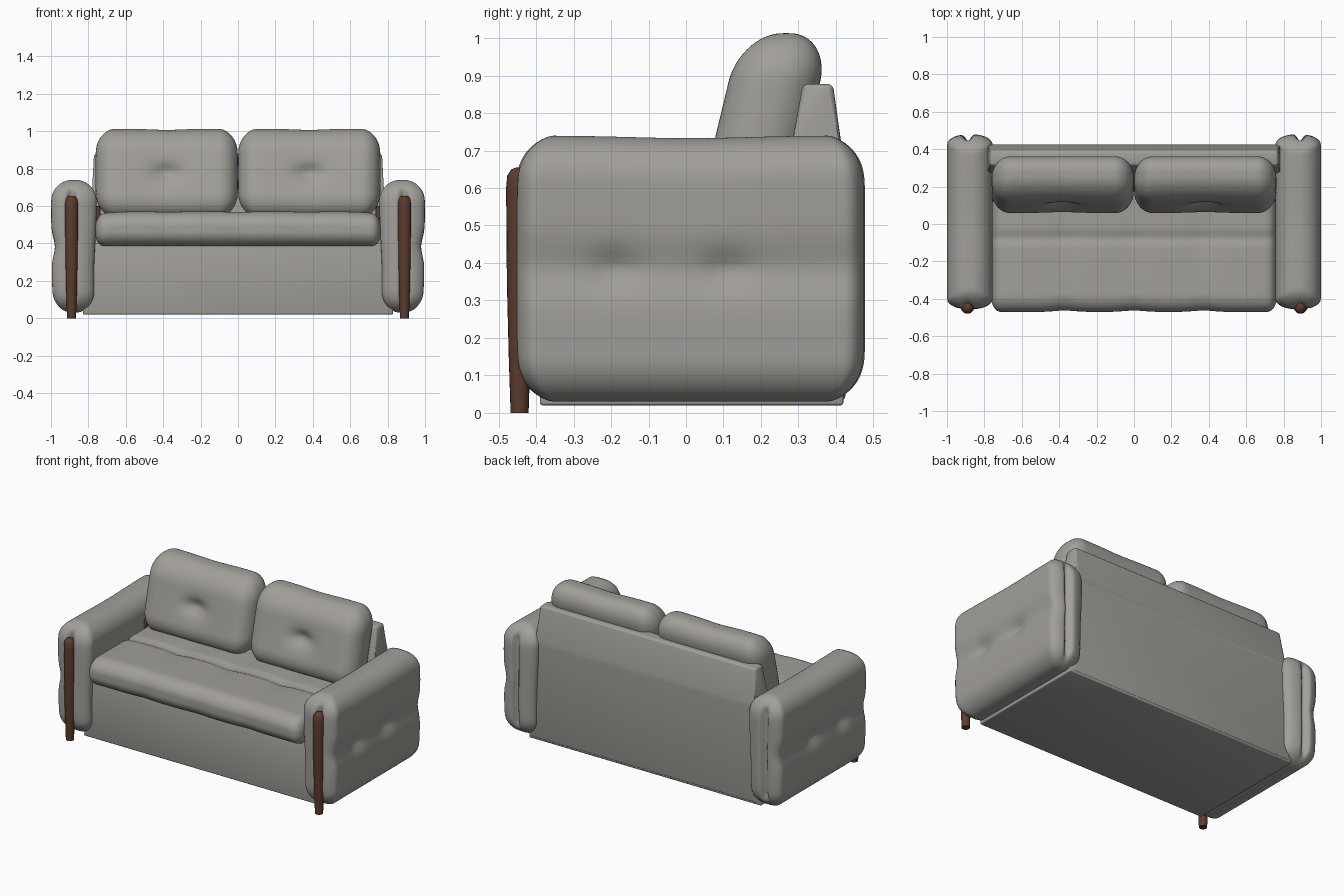
import bpy, bmesh, math
from mathutils import Vector

if "Cube" in bpy.data.objects:
    bpy.data.objects.remove(bpy.data.objects["Cube"])


def material(name, rgb):
    m = bpy.data.materials.new(name)
    m.diffuse_color = (*rgb, 1)
    m.use_nodes = True
    m.node_tree.nodes["Principled BSDF"].inputs["Base Color"].default_value = m.diffuse_color
    return m


FABRIC = material("warm grey fabric", (0.36, 0.345, 0.32))
WOOD = material("dark brown wood", (0.105, 0.045, 0.027))


def finish(bm, name, mat, angle=60):
    bmesh.ops.recalc_face_normals(bm, faces=bm.faces)
    me = bpy.data.meshes.new(name)
    bm.to_mesh(me)
    bm.free()
    ob = bpy.data.objects.new(name, me)
    bpy.context.collection.objects.link(ob)
    me.materials.append(mat)
    bpy.ops.object.select_all(action='DESELECT')
    ob.select_set(True)
    bpy.context.view_layer.objects.active = ob
    bpy.ops.object.shade_smooth_by_angle(angle=math.radians(angle))
    return ob


def bump(d, width):
    return math.exp(-(d / width) ** 2)


def cushion(name, center, half, rad, deform, cuts=43):
    """Rounded box from a subdivided cube, then softened by a deform rule."""
    bm = bmesh.new()
    bmesh.ops.create_cube(bm, size=2)
    bmesh.ops.subdivide_edges(bm, edges=bm.edges[:], cuts=cuts, use_grid_fill=True)
    for v in bm.verts:
        inner, off = Vector(), Vector()
        for i in range(3):
            t = 0.35 * v.co[i] + 0.65 * math.sin(v.co[i] * math.pi / 2)
            lim = half[i] - rad[i]
            p = t * half[i]
            inner[i] = max(-lim, min(lim, p))
            off[i] = (p - inner[i]) / rad[i]
        off.normalize()
        p = Vector([inner[i] + off[i] * rad[i] for i in range(3)])
        v.co = Vector(center) + deform(p)
    return finish(bm, name, FABRIC)


def prism(name, profile, half_low, half_high, mat, bevel):
    """Side profile (y, z) extruded along x, narrowing towards the top."""
    bm = bmesh.new()
    zmin, zmax = min(p[1] for p in profile), max(p[1] for p in profile)
    w = lambda z: half_low + (half_high - half_low) * (z - zmin) / (zmax - zmin)
    a = [bm.verts.new((-w(z), y, z)) for y, z in profile]
    b = [bm.verts.new((w(z), y, z)) for y, z in profile]
    bm.faces.new(a)
    bm.faces.new(b)
    for i in range(len(a)):
        j = (i + 1) % len(a)
        bm.faces.new((a[i], a[j], b[j], b[i]))
    bmesh.ops.bevel(bm, geom=bm.edges[:], offset=bevel, segments=3, profile=0.5, affect='EDGES')
    return finish(bm, name, mat, 40)


# Plain upholstered base and back panel
prism("base", [(-0.39, 0.02), (0.42, 0.02), (0.42, 0.40), (-0.39, 0.40)], 0.83, 0.815, FABRIC, 0.008)
prism("back_panel", [(0.22, 0.03), (0.425, 0.03), (0.424, 0.65), (0.392, 0.878), (0.312, 0.878), (0.27, 0.65)],
      0.815, 0.77, FABRIC, 0.014)


# Seat cushion with a cross seam and shallow tufts
def seat_shape(p):
    q = p.copy()
    tuft = sum(bump(p.x - x, 0.07) for x in (-0.37, 0, 0.37))
    seam = p.y - 0.035
    if p.z > 0:
        q.z -= 0.014 * bump(seam, 0.022) + 0.008 * tuft * (0.4 + bump(seam, 0.12))
        q.z -= 0.018 * abs(p.x / 0.77) ** 10
    if p.y < -0.2:
        q.y += 0.008 * tuft
    return q


cushion("seat_cushion", (0, -0.11, 0.478), (0.765, 0.36, 0.093), (0.05, 0.09, 0.08), seat_shape)


# Leaning back cushions with one central button dimple
def back_shape(p):
    q = p.copy()
    q.y += 0.24 * p.z
    if p.y < 0:
        q.y += 0.035 * bump(math.hypot(p.x * 0.6, p.z), 0.045) + 0.012 * bump(p.x, 0.12) * bump(p.z, 0.16)
    q.z -= 0.006 * bump(p.x, 0.12) * max(0, p.z / 0.24)
    q.x *= 1 - 0.02 * (p.z / 0.24) ** 4
    return q


for side, s in (("left", -1), ("right", 1)):
    cushion(side + "_back_cushion", (s * 0.381, 0.21, 0.777), (0.38, 0.122, 0.236),
            (0.10, 0.112, 0.13), back_shape)

    # Padded arm: pinched at mid height, creased on both ends, two tufts outside
    def arm_shape(p, s=s):
        q = p.copy()
        u = s * p.x
        q.y *= 1 - 0.11 * abs(p.z / 0.355) ** 8
        q.x *= 1 - 0.10 * max(0, -p.z / 0.355) ** 1.5
        waist = bump(p.z, 0.07)
        if u > 0:
            dents = sum(bump(math.hypot((p.y - y) * 0.8, p.z), 0.05) for y in (-0.2, 0.10))
            q.x -= s * (u / 0.122) * (0.02 * waist + 0.022 * dents)
        else:
            q.x += s * 0.012 * bump(p.z + 0.1, 0.2) * (-u / 0.122)
        crease = bump(u - 0.012, 0.022) * (1 if abs(p.z) < 0.25 else bump(abs(p.z) - 0.25, 0.05))
        if abs(p.y) > 0.40:
            q.y -= math.copysign(0.035 * crease, p.y)
        if p.z > 0:
            q.z -= 0.007 * bump(p.y, 0.25)
        return q

    cushion(side + "_arm", (s * 0.877, 0.012, 0.385), (0.122, 0.468, 0.355),
            (0.112, 0.055, 0.115), arm_shape)

    # Tapered wooden front leg running up the arm
    bm = bmesh.new()
    rings = []
    for z, r in ((0, 0.024), (0.15, 0.029), (0.35, 0.034), (0.60, 0.036), (0.633, 0.033), (0.65, 0.022), (0.655, 0.008)):
        rings.append([bm.verts.new((s * 0.89 + r * math.cos(k * math.tau / 20),
                                    -0.444 + r * math.sin(k * math.tau / 20), z)) for k in range(20)])
    for a, b in zip(rings, rings[1:]):
        for k in range(20):
            j = (k + 1) % 20
            bm.faces.new((a[k], a[j], b[j], b[k]))
    bm.faces.new(rings[0])
    bm.faces.new(rings[-1])
    finish(bm, side + "_front_leg", WOOD, 40)

    # Small wooden frame block glimpsed between back cushion and arm
    bm = bmesh.new()
    bmesh.ops.create_cube(bm, size=1)
    for v in bm.verts:
        v.co = Vector((s * 0.755 + v.co.x * 0.04, 0.20 + v.co.y * 0.16, 0.54 + v.co.z * 0.12))
    bmesh.ops.bevel(bm, geom=bm.edges[:], offset=0.012, segments=2, profile=0.5, affect='EDGES')
    finish(bm, side + "_frame_block", WOOD, 40)
